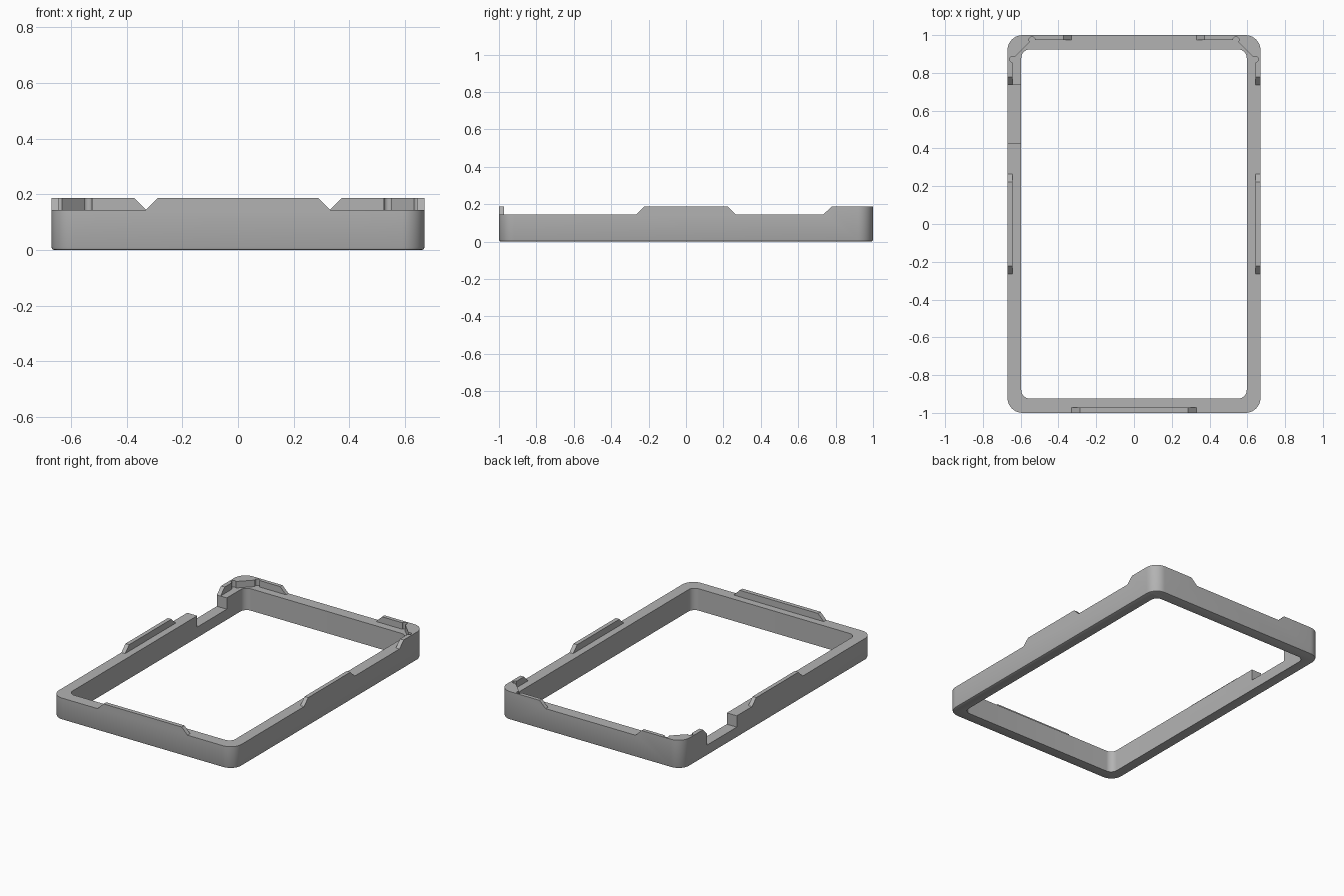
import bpy, bmesh, math

if "Cube" in bpy.data.objects:
    bpy.data.objects.remove(bpy.data.objects["Cube"])

H, TOP = 0.145, 0.188          # frame height, tab height
WX, WY, R = 0.67, 1.0, 0.08    # outer half sizes and corner radius
TX, TY = 0.643, 0.975          # inner faces of the tabs

grey = bpy.data.materials.new("grey plastic")
grey.diffuse_color = (0.45, 0.45, 0.45, 1)
grey.use_nodes = True
grey.node_tree.nodes["Principled BSDF"].inputs["Base Color"].default_value = grey.diffuse_color


def arc(cx, cy, r, a0, a1, n):
    return [(cx + r * math.cos(math.radians(a0 + (a1 - a0) * i / n)),
             cy + r * math.sin(math.radians(a0 + (a1 - a0) * i / n))) for i in range(n + 1)]


def rounded(hx, hy, r, n=10):
    pts = []
    for sx, sy, a in ((1, 1, 0), (-1, 1, 90), (-1, -1, 180), (1, -1, 270)):
        pts += arc(sx * (hx - r), sy * (hy - r), r, a, a + 90, n)
    return pts


def finish(bm, name):
    bmesh.ops.recalc_face_normals(bm, faces=bm.faces[:])
    me = bpy.data.meshes.new(name)
    bm.to_mesh(me)
    bm.free()
    me.materials.append(grey)
    ob = bpy.data.objects.new(name, me)
    bpy.context.collection.objects.link(ob)
    return ob


def skin(bm, a, b):
    for i in range(len(a)):
        j = (i + 1) % len(a)
        bm.faces.new((a[i], a[j], b[j], b[i]))


def prism(name, low, high, z0, z1):
    bm = bmesh.new()
    a = [bm.verts.new((x, y, z0)) for x, y in low]
    b = [bm.verts.new((x, y, z1)) for x, y in high]
    skin(bm, a, b)
    bm.faces.new(a)
    bm.faces.new(b)
    return finish(bm, name)


def combine(target, tool, op):
    mod = target.modifiers.new(op, 'BOOLEAN')
    mod.operation, mod.object, mod.solver = op, tool, 'EXACT'
    bpy.context.view_layer.objects.active = target
    bpy.ops.object.modifier_apply(modifier=mod.name)
    bpy.data.objects.remove(tool)


# rectangular ring with a small rounded edge around the bottom
bm = bmesh.new()
e = 0.01
sections = [(WX - e, WY - e, R - e, 0), (WX - 0.3 * e, WY - 0.3 * e, R - 0.3 * e, 0.3 * e),
            (WX, WY, R, e), (WX, WY, R, H), (0.597, 0.924, 0.045, H), (0.597, 0.924, 0.045, 0)]
rings = [[bm.verts.new((x, y, z)) for x, y in rounded(hx, hy, r)] for hx, hy, r, z in sections]
for i in range(len(rings)):
    skin(bm, rings[i], rings[(i + 1) % len(rings)])
frame = finish(bm, "tray_frame")

# notch through the left wall
box = [(-0.8, 0.425), (-0.5, 0.425), (-0.5, 0.735), (-0.8, 0.735)]
combine(frame, prism("notch_cutter", box, box, 0.07, 0.3), 'DIFFERENCE')

# front tab with sloped ends
def front(w):
    return [(-w, -WY), (w, -WY), (w, -0.972), (-w, -0.972)]
combine(frame, prism("front_tab", front(0.33), front(0.287), H, TOP), 'UNION')


# corner tab outline: outer corner, then relief circles joined by a diagonal
def corner(s, ex, ey):
    pts = [(ex, WY)] + arc(WX - R, WY - R, R, 90, 0, 10) + [(WX, ey), (TX, ey)]
    pts += arc(TX, 0.872, 0.016, -90, 135, 10) + arc(0.54, TY, 0.016, -45, 180, 10) + [(ex, TY)]
    return [(s * x, y) for x, y in pts]


# side tabs and back corner tabs on both sides
for s in (-1, 1):
    def side(w):
        return [(s * WX, -w), (s * WX, w), (s * TX, w), (s * TX, -w)]
    combine(frame, prism("side_tab", side(0.265), side(0.222), H, TOP), 'UNION')
    combine(frame, prism("corner_tab", corner(s, 0.33, 0.735), corner(s, 0.374, 0.779), H, TOP), 'UNION')

# clean seams, then smooth the rounded corners
bm = bmesh.new()
bm.from_mesh(frame.data)
bmesh.ops.remove_doubles(bm, verts=bm.verts[:], dist=0.0002)
bmesh.ops.dissolve_limit(bm, angle_limit=0.01, verts=bm.verts[:], edges=bm.edges[:])
bm.to_mesh(frame.data)
bm.free()
frame.select_set(True)
bpy.context.view_layer.objects.active = frame
bpy.ops.object.shade_smooth_by_angle(angle=math.radians(30))
